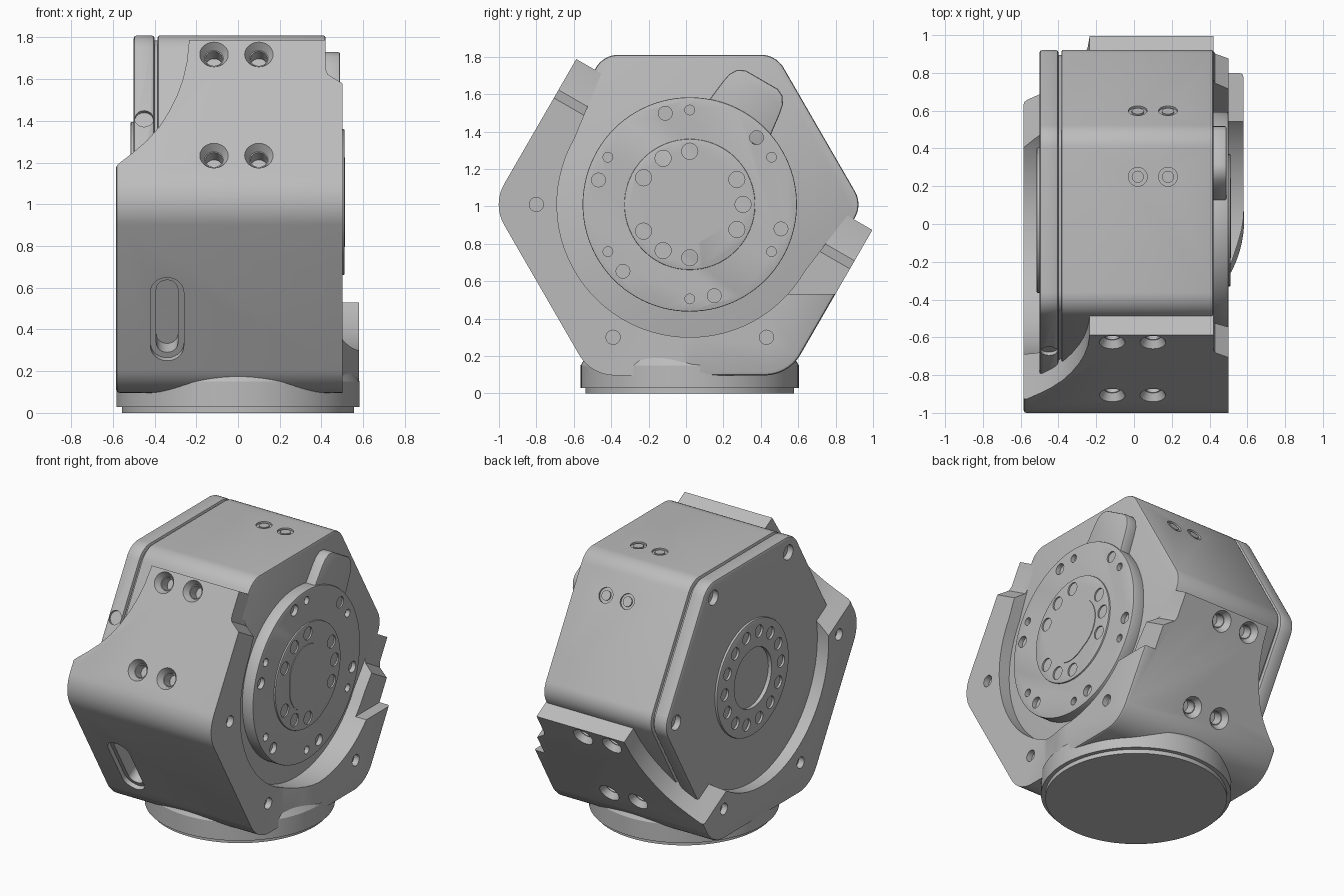
import bpy, bmesh
from math import cos, sin, pi, radians
from mathutils import Vector

cube = bpy.data.objects.get("Cube")
if cube:
    bpy.data.objects.remove(cube, do_unlink=True)

grey = bpy.data.materials.new("machined grey")
grey.use_nodes = True
tone = (0.5, 0.5, 0.5, 1)
grey.diffuse_color = tone
grey.node_tree.nodes["Principled BSDF"].inputs["Base Color"].default_value = tone

X, Y, Z = Vector((1, 0, 0)), Vector((0, 1, 0)), Vector((0, 0, 1))
C = Vector((0, 0.02, 1.01))        # joint axis runs along x through here


def ray(deg):
    return Vector((0, cos(radians(deg)), sin(radians(deg))))


def circle(r, n=32):
    return [(r * cos(2 * pi * i / n), r * sin(2 * pi * i / n)) for i in range(n)]


def rounded(n, apothem, r, seg=10):
    """Regular polygon with rounded corners, first corner at angle 0."""
    half, pts = pi / n, []
    k = (apothem - r) / cos(half)
    for c in range(n):
        a = 2 * half * c
        for i in range(seg + 1):
            b = a - half + 2 * half * i / seg
            pts.append((k * cos(a) + r * cos(b), k * sin(a) + r * sin(b)))
    return pts


def capsule(x, q, w, h, n=12):
    top = [(x + w * cos(pi * i / n), q + h - w + w * sin(pi * i / n)) for i in range(n + 1)]
    return top + [(2 * x - a, 2 * q - b) for a, b in top]


def use(ob):
    bpy.ops.object.select_all(action='DESELECT')
    ob.select_set(True)
    bpy.context.view_layer.objects.active = ob


def solid(name, outline, origin, ax, ay, d0, d1, taper=1, bevel=0):
    """Extrude an outline lying in the ax, ay plane from d0 to d1."""
    az, bm = ax.cross(ay), bmesh.new()
    low = [bm.verts.new(origin + ax * p + ay * q + az * d0) for p, q in outline]
    high = [bm.verts.new(origin + (ax * p + ay * q) * taper + az * d1) for p, q in outline]
    bm.faces.new(low)
    bm.faces.new(high)
    for i in range(len(low)):
        j = (i + 1) % len(low)
        bm.faces.new((low[i], low[j], high[j], high[i]))
    bmesh.ops.recalc_face_normals(bm, faces=bm.faces)
    mesh = bpy.data.meshes.new(name)
    bm.to_mesh(mesh)
    bm.free()
    mesh.materials.append(grey)
    ob = bpy.data.objects.new(name, mesh)
    bpy.context.collection.objects.link(ob)
    if bevel:
        m = ob.modifiers.new("edge", 'BEVEL')
        m.width, m.segments, m.angle_limit = bevel, 2, radians(50)
        use(ob)
        bpy.ops.object.modifier_apply(modifier=m.name)
    return ob


def cut(ob, *args, **kw):
    cutter = solid("cutter", *args, **kw)
    cutter.hide_render = True
    m = ob.modifiers.new("cut", 'BOOLEAN')
    m.operation, m.solver, m.object = 'DIFFERENCE', 'EXACT', cutter
    use(ob)
    bpy.ops.object.modifier_apply(modifier=m.name)
    bpy.data.objects.remove(cutter, do_unlink=True)


def side_holes(ob, angles, dist, r, x, depth):
    for a in angles:
        cut(ob, circle(r, 20), C + ray(a) * dist, Y, Z, x - depth, x + depth)


def face_point(face, x, s, d):
    return C + X * x + ray(face) * d + ray(face - 90) * s


# Outer shell wrapped round the lower front of the hexagon
shell = solid("outer_shell", rounded(6, 0.914, 0.22), C, Y, Z, -0.585, 0.58, bevel=0.018)
box = [(-2, 0.37), (2, 0.37), (2, 3), (-2, 3)]
cut(shell, box, C, ray(-30), ray(60), -1, 1)

# Round side openings that widen toward the open side
opening = [(0.71 * cos(pi + pi * i / 40), 0.71 * sin(pi + pi * i / 40)) for i in range(41)]
opening += [(0.83, 0.9), (-0.83, 0.9)]
cut(shell, opening, C, ray(-30), ray(60), 0.41, 0.8)
cut(shell, opening, C, ray(-30), ray(60), -0.8, -0.49)

# Stepped left flank: full width only at the lower rear
cut(shell, [(-2, 0.53), (2, 0.53), (2, 3), (-2, 3)], Vector(), Y, Z, 0.5, 0.8)
flank = [(0.5, -1.3), (0.5, -0.25), (0.55, -0.1), (0.57, -0.03), (0.581, 0.04), (0.8, 0.04), (0.8, -1.3)]
cut(shell, flank, Vector(), X, Y, -0.1, 0.6)

# Scalloped and stepped ends of the two screw plates
scallop = [(-0.235, 0.5), (-0.235, 0.36), (-0.245, 0.25), (-0.265, 0.15), (-0.29, 0.07),
           (-0.33, -0.025), (-0.377, -0.11), (-0.435, -0.185), (-0.5, -0.25), (-0.59, -0.33),
           (-0.8, -0.33), (-0.8, 0.5)]
step = [(0.5, 0.13), (0.43, 0.18), (0.42, 0.21), (0.42, 0.5), (0.8, 0.5), (0.8, 0.13)]
for face, sign in ((150, 1), (-30, -1)):
    for outline in (scallop, step):
        cut(shell, [(x, t * sign) for x, t in outline], C, X, ray(face - 90), 0.6, 1.2)
    for x in (-0.115, 0.1):
        for t in (0.29, -0.27):
            p = face_point(face, x, t * sign, 0.914)
            cut(shell, circle(0.045, 24), p, X, ray(face - 90), -0.04, 0.01, taper=1.65)
            cut(shell, circle(0.04, 24), p, X, ray(face - 90), -0.11, 0.01)

# Cable slot in the lower front face
cut(shell, capsule(-0.34, -0.12, 0.08, 0.23), C, X, ray(120), 0.885, 1.0)
cut(shell, capsule(-0.34, -0.12, 0.052, 0.2), C, X, ray(120), 0.8, 1.0)
side_holes(shell, (180, 240), 0.82, 0.038, 0.5, 0.04)
side_holes(shell, (300,), 0.82, 0.038, 0.58, 0.04)
side_holes(shell, (180, 240, 300), 0.82, 0.038, -0.585, 0.04)

# Inner hexagonal body with recessed screws on its two open faces
body = solid("inner_body", rounded(6, 0.8, 0.14), C, Y, Z, -0.385, 0.42, bevel=0.012)
heads = []
for face, s in ((90, 0.23), (30, -0.226)):
    for x in (0.02, 0.18):
        p = face_point(face, x, s, 0.8)
        cut(body, circle(0.05, 24), p, X, ray(face - 90), -0.012, 0.02)
        heads.append(solid("body_screw", circle(0.032, 20), p, X, ray(face - 90), -0.02, -0.002))

# Rear cover, its spacer and bearing ring
spacer = solid("cover_spacer", rounded(6, 0.775, 0.13), C, Y, Z, -0.41, -0.37)
cover = solid("side_cover", rounded(6, 0.8, 0.14), C, Y, Z, -0.5, -0.4, bevel=0.015)
side_holes(cover, (0, 60, 120), 0.8, 0.05, -0.5, 0.04)
cut(cover, circle(0.045, 20), face_point(150, -0.45, 0, 0.8), X, ray(60), -0.02, 0.02)
ring = solid("bearing_ring", circle(0.385, 64), C, Y, Z, -0.515, -0.46, bevel=0.006)
side_holes(ring, [i * 360 / 14 for i in range(14)], 0.3, 0.04, -0.515, 0.03)
for part in (cover, ring):
    cut(part, circle(0.2, 48), C, Y, Z, -0.6, -0.41)

# Output flange, hub cap and stop tab
flange = solid("output_flange", circle(0.573, 96), C, Y, Z, 0.4, 0.5, bevel=0.006)
side_holes(flange, range(45, 405, 60), 0.505, 0.037, 0.5, 0.03)
side_holes(flange, range(30, 390, 60), 0.505, 0.026, 0.5, 0.03)
cap = solid("hub_cap", circle(0.35, 64), C, Y, Z, 0.47, 0.51, bevel=0.004)
side_holes(cap, (0, 28, 90, 120, 150, 210, 240, 270, 332), 0.285, 0.043, 0.51, 0.03)
badge = solid("hub_plate", rounded(3, 0.2, 0.18, 16), C, Y, Z, 0.505, 0.514)
tab_outline = [(-0.2, 0.45), (0.2, 0.45), (0.175, 0.66), (0.165, 0.71), (0.14, 0.75), (0.1, 0.77),
               (-0.1, 0.77), (-0.14, 0.75), (-0.165, 0.71), (-0.175, 0.66)]
tab = solid("stop_tab", tab_outline, C, ray(-30), ray(60), 0.4, 0.49, bevel=0.01)

# Round mounting foot
foot_axis = Vector((0, 0.02, 0))
foot = solid("foot_disc", circle(0.557, 96), foot_axis, X, Y, 0, 0.05)
collar = solid("foot_collar", circle(0.583, 96), foot_axis, X, Y, 0.028, 0.15)
blend = solid("foot_blend", circle(0.583, 96), foot_axis, X, Y, 0.15, 0.29, taper=0.86)

for ob in [shell, body, spacer, cover, ring, flange, cap, badge, tab, foot, collar, blend] + heads:
    use(ob)
    bpy.ops.object.shade_smooth_by_angle(angle=radians(30))
